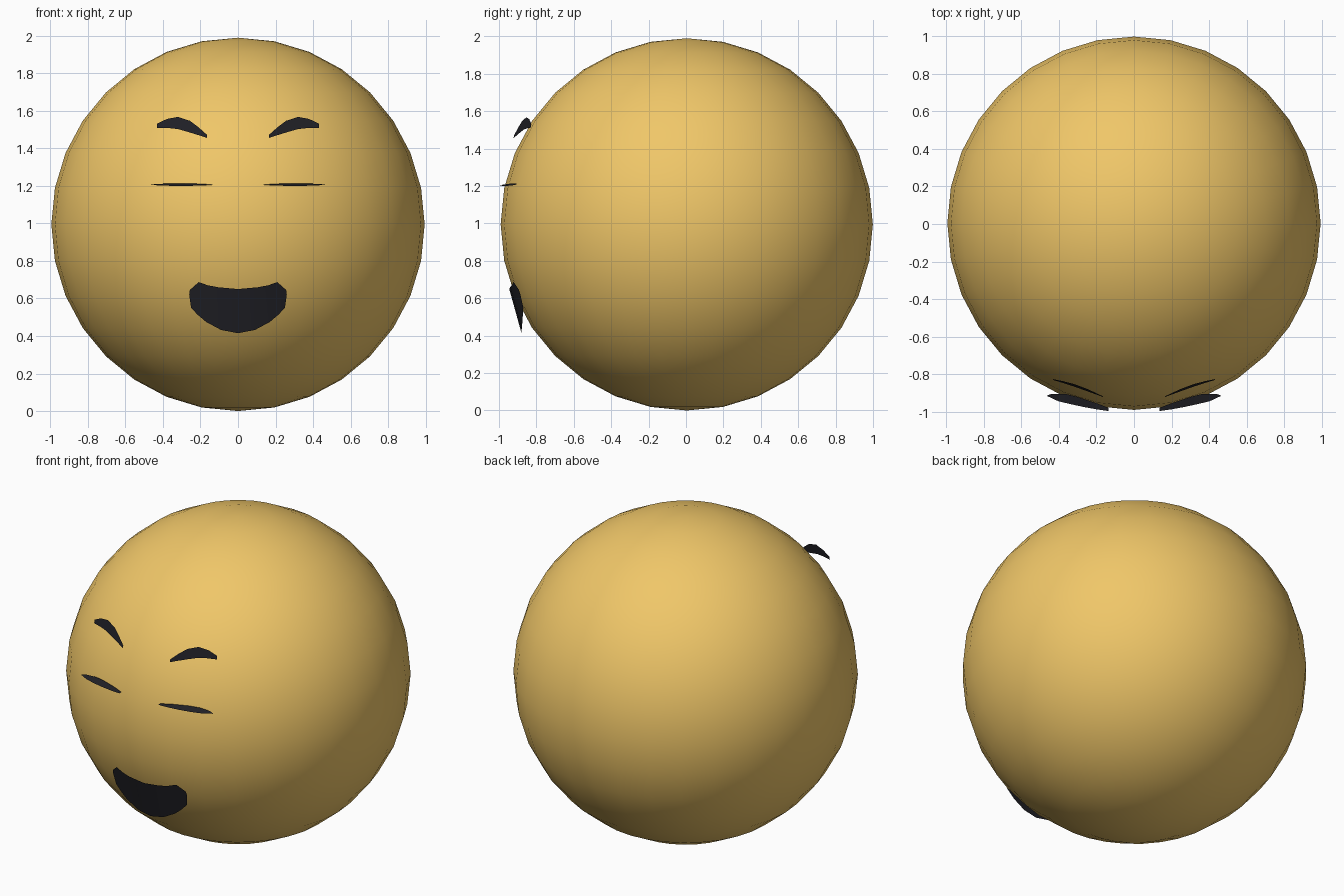
import bpy

if "Cube" in bpy.data.objects:
    bpy.data.objects.remove(bpy.data.objects["Cube"])


def material(name, rgb):
    m = bpy.data.materials.new(name)
    m.diffuse_color = (*rgb, 1)
    m.use_nodes = True
    m.node_tree.nodes["Principled BSDF"].inputs["Base Color"].default_value = m.diffuse_color
    return m


gold = material("gold", (0.87, 0.57, 0.14))
black = material("black", (0.015, 0.015, 0.02))


def strip(name, upper, lower):
    """Thin sheet spanned between two matching rows of 3D points, facing -y."""
    n = len(upper)
    faces = [(i, n + i, n + i + 1, i + 1) for i in range(n - 1)]
    me = bpy.data.meshes.new(name)
    me.from_pydata(upper + lower, [], faces)
    me.validate()
    me.update()
    if sum(p.normal.y for p in me.polygons) > 0:
        me.flip_normals()
    me.materials.append(black)
    me.shade_smooth()
    ob = bpy.data.objects.new(name, me)
    bpy.context.collection.objects.link(ob)


def mirrored(row):
    return [(-x, y, z) for x, y, z in row]


# Head
bpy.ops.mesh.primitive_uv_sphere_add(segments=32, ring_count=16, radius=0.995,
                                     location=(0, 0.004, 0.995))
head = bpy.context.object
head.name = "head"
head.data.materials.append(gold)
bpy.ops.object.shade_smooth()

# Eyebrows: arched sheets hovering just off the forehead
brow_top = [(.165, 1.472), (.21, 1.512), (.256, 1.547), (.32, 1.568), (.379, 1.557), (.432, 1.531)]
brow_low = [(.165, 1.456), (.215, 1.472), (.267, 1.488), (.32, 1.503), (.375, 1.509), (.432, 1.51)]


def brow_point(x, z):
    return (x, -0.922 + 0.3 * (x - 0.165) + 0.2 * (z - 1.456), z)


# Closed eyes: slim, nearly level slivers (x, y, z)
eye_back = [(.137, -.98, 1.207), (.2, -.955, 1.211), (.3, -.922, 1.214),
            (.367, -.905, 1.213), (.437, -.905, 1.21), (.463, -.914, 1.207)]
eye_front = [(.137, -.997, 1.205), (.2, -.988, 1.202), (.27, -.975, 1.2),
             (.34, -.96, 1.2), (.405, -.944, 1.202), (.463, -.917, 1.205)]

top = [brow_point(*p) for p in brow_top]
low = [brow_point(*p) for p in brow_low]
strip("right_eyebrow", top, low)
strip("left_eyebrow", mirrored(top), mirrored(low))
strip("right_eye", eye_back, eye_front)
strip("left_eye", mirrored(eye_back), mirrored(eye_front))

# Open mouth: sheet bent around the head
mouth_top = [(0, .65), (.107, .66), (.16, .67), (.21, .687), (.257, .645), (.26, .62)]
mouth_low = [(0, .415), (.09, .432), (.17, .475), (.215, .513), (.25, .55), (.26, .62)]


def mouth_row(half):
    row = [(x, -0.88 - 0.277 * (z - 0.415) + 0.76 * x * x, z) for x, z in half]
    return mirrored(row[:0:-1]) + row


strip("mouth", mouth_row(mouth_top), mouth_row(mouth_low))
